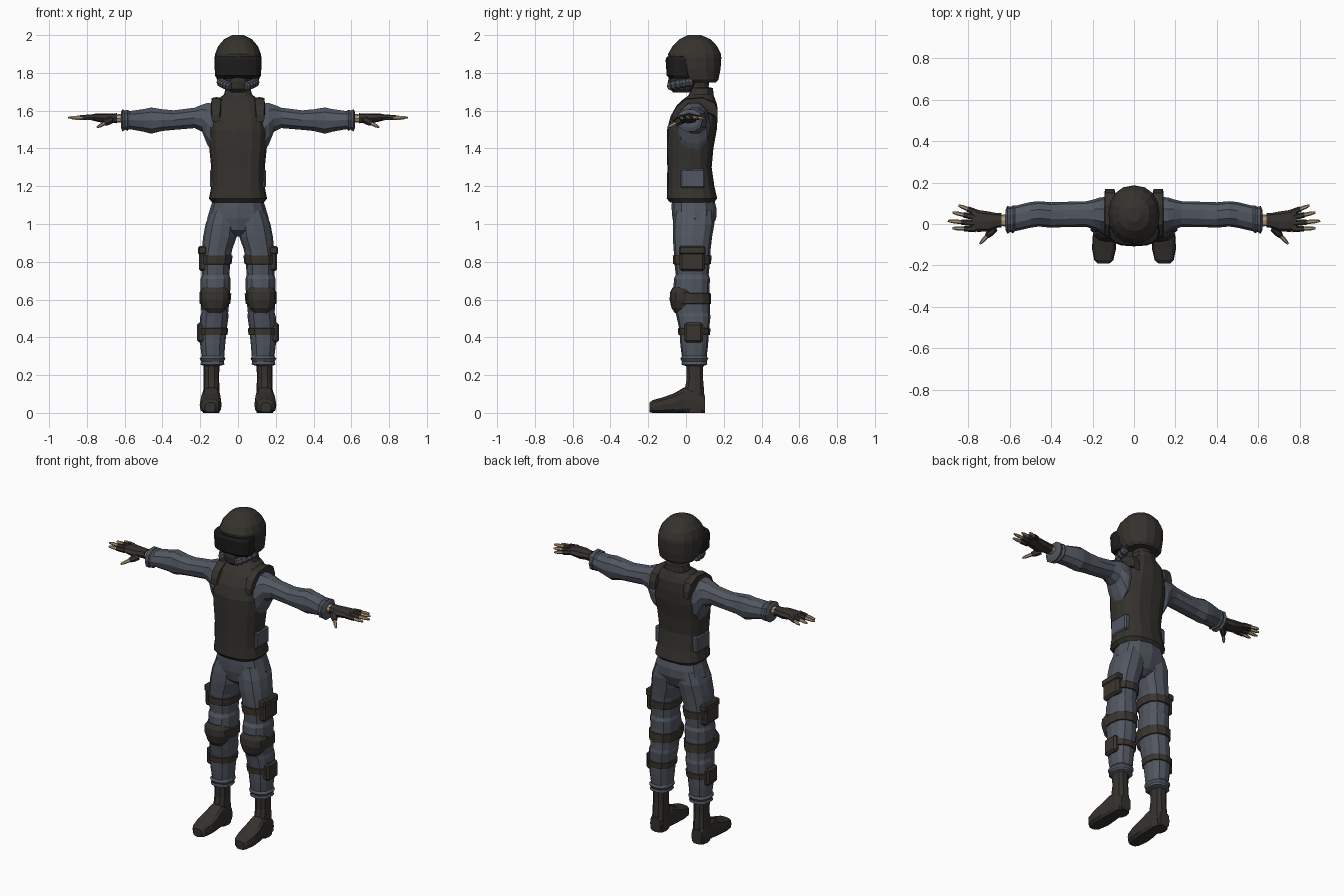
import bpy, bmesh
from math import cos, sin, pi, copysign
from mathutils import Vector


def material(name, rgb):
    m = bpy.data.materials.new(name)
    m.diffuse_color = (*rgb, 1)
    return m


DARK = material("dark_armour", (0.036, 0.032, 0.027))
STRAP = material("strap_brown", (0.043, 0.036, 0.029))
CLOTH = material("blue_grey_cloth", (0.082, 0.094, 0.118))
SKIN = material("skin", (0.45, 0.32, 0.2))
VISOR = material("visor_black", (0.012, 0.012, 0.012))


def finish(name, bm, mat, mirror):
    bmesh.ops.recalc_face_normals(bm, faces=bm.faces)
    me = bpy.data.meshes.new(name)
    bm.to_mesh(me)
    bm.free()
    me.materials.append(mat)
    ob = bpy.data.objects.new(name, me)
    bpy.context.collection.objects.link(ob)
    if mirror:
        mod = ob.modifiers.new("mirror", 'MIRROR')
        mod.use_clip = False
        mod.use_mirror_merge = False
    return ob


def skin_rings(name, rings, mat, mirror):
    bm = bmesh.new()
    loops = [[bm.verts.new(p) for p in ring] for ring in rings]
    n = len(loops[0])
    for a, b in zip(loops, loops[1:]):
        for i in range(n):
            j = (i + 1) % n
            bm.faces.new((a[i], a[j], b[j], b[i]))
    bm.faces.new(loops[0])
    bm.faces.new(loops[-1])
    return finish(name, bm, mat, mirror)


def loft(name, axis, sections, mat, mirror=False, n=12, p=2.4):
    """Rounded sections: (position on axis, min/max of the other two axes)."""
    rings = []
    for t, u0, u1, v0, v1 in sections:
        ring = []
        for i in range(n):
            c, s = cos(2 * pi * i / n), sin(2 * pi * i / n)
            u = (u0 + u1) / 2 + (u1 - u0) / 2 * copysign(abs(c) ** (2 / p), c)
            v = (v0 + v1) / 2 + (v1 - v0) / 2 * copysign(abs(s) ** (2 / p), s)
            ring.append({'x': (t, u, v), 'y': (u, t, v), 'z': (u, v, t)}[axis])
        rings.append(ring)
    return skin_rings(name, rings, mat, mirror)


def tube(name, pts, radii, mat, mirror=True, n=6):
    pts = [Vector(p) for p in pts]
    rings = []
    for k, (p, r) in enumerate(zip(pts, radii)):
        d = pts[min(k + 1, len(pts) - 1)] - pts[max(k - 1, 0)]
        q = d.to_track_quat('Z', 'Y')
        rings.append([p + q @ Vector((r * cos(2 * pi * i / n), r * sin(2 * pi * i / n), 0))
                      for i in range(n)])
    return skin_rings(name, rings, mat, mirror)


def box(name, centre, size, mat, bevel=0.01):
    bm = bmesh.new()
    bmesh.ops.create_cube(bm, size=1)
    for v in bm.verts:
        v.co = Vector(centre) + v.co * Vector(size)
    bmesh.ops.bevel(bm, geom=bm.edges[:], offset=bevel, segments=1, affect='EDGES')
    return finish(name, bm, mat, True)


def sym(z, w, y0, y1):
    return (z, -w, w, y0, y1)


# Helmet, visor, neck and breathing mask
loft("helmet", 'z', [sym(1.75, .098, .01, .158), sym(1.765, .112, -.03, .172),
     sym(1.82, .122, -.08, .183), sym(1.88, .124, -.092, .187), sym(1.90, .121, -.095, .185),
     sym(1.94, .106, -.072, .166), sym(1.978, .074, -.035, .13), sym(2.0, .03, .01, .08)],
     DARK, n=16, p=2.2)
loft("visor", 'z', [sym(1.77, .112, -.085, .03), sym(1.785, .122, -.102, .04),
     sym(1.87, .125, -.108, .04), sym(1.888, .12, -.1, .03)], VISOR, n=16, p=2.7)
loft("neck", 'z', [sym(1.66, .055, .03, .13), sym(1.73, .05, .02, .12),
     sym(1.79, .06, .0, .13)], DARK)
loft("mask_chin", 'z', [sym(1.695, .035, -.065, .03), sym(1.715, .055, -.088, .05),
     sym(1.755, .07, -.095, .08), sym(1.79, .08, -.09, .09)], DARK, p=2.2)
hose = []
for i in range(11):
    a = 1.35 * i / 10
    hose.append((.04 + .052 * sin(a), -.085 + .105 * (1 - cos(a)) + .04 * i / 10, 1.728 + .025 * i / 10))
tube("mask_hose", hose, [.026 if i % 2 else .019 for i in range(11)], CLOTH, n=8)

# Armoured vest with collar, shoulder straps and side panels
loft("vest", 'z', [sym(1.115, .138, -.085, .148), sym(1.135, .154, -.102, .165),
     sym(1.2, .141, -.1, .15), sym(1.3, .142, -.099, .136), sym(1.4, .152, -.101, .145),
     sym(1.5, .157, -.1, .163), sym(1.57, .142, -.082, .168), sym(1.63, .13, -.048, .165),
     sym(1.66, .108, -.015, .155), sym(1.685, .075, .02, .145)], DARK, n=16, p=2.6)
loft("collar", 'z', [sym(1.66, .08, .0, .145), sym(1.695, .072, .02, .145),
     sym(1.72, .066, .028, .143), sym(1.722, .05, .04, .13)], DARK)
loft("shoulder_strap", 'y', [(-.072, .095, .14, 1.54, 1.58), (-.05, .09, .143, 1.56, 1.625),
     (0, .085, .143, 1.59, 1.665), (.09, .085, .143, 1.6, 1.672), (.15, .09, .143, 1.57, 1.645),
     (.168, .095, .14, 1.55, 1.6)], DARK, True, n=8, p=5)
box("vest_side_panel", (.128, .035, 1.24), (.038, .13, .1), CLOTH, .008)

# Sleeves
loft("sleeve", 'x', [(.09, -.03, .12, 1.41, 1.64), (.145, -.047, .13, 1.385, 1.645),
     (.165, -.042, .128, 1.42, 1.645), (.19, -.028, .12, 1.485, 1.635),
     (.23, -.014, .11, 1.505, 1.618), (.34, -.015, .107, 1.496, 1.604),
     (.4, -.018, .105, 1.49, 1.61), (.46, -.012, .11, 1.475, 1.62),
     (.5, -.018, .106, 1.486, 1.611), (.575, -.035, .088, 1.5, 1.6),
     (.585, -.045, .09, 1.49, 1.608), (.597, -.038, .083, 1.497, 1.602),
     (.612, -.048, .088, 1.487, 1.61), (.62, -.03, .07, 1.51, 1.595)],
     CLOTH, True, n=10, p=2.2)

# Hands: wrist, fingerless glove, fingers and thumb
loft("wrist", 'x', [(.6, -.012, .046, 1.535, 1.583), (.655, -.01, .044, 1.538, 1.58)],
     SKIN, True, n=8)
loft("glove", 'x', [(.64, -.018, .052, 1.533, 1.587), (.66, -.018, .052, 1.535, 1.585),
     (.7, -.036, .06, 1.532, 1.586), (.755, -.038, .068, 1.544, 1.584),
     (.785, -.032, .068, 1.552, 1.578)], DARK, True, n=8)
digits = {"index": ((.765, -.025, 1.565), (.878, -.02, 1.558)),
          "middle": ((.77, .004, 1.567), (.9, .015, 1.563)),
          "ring": ((.77, .033, 1.567), (.877, .056, 1.561)),
          "little": ((.76, .055, 1.565), (.848, .09, 1.557)),
          "thumb": ((.675, -.02, 1.55), (.745, -.096, 1.512))}
for name, (base, tip) in digits.items():
    a, b = Vector(base), Vector(tip)
    m = a.lerp(b, .5)
    r = .02 if name == "thumb" else .015
    tube(name + "_glove", [a, a.lerp(b, .3), m], [r, r * .95, .013], DARK)
    tube(name + "_finger", [a.lerp(b, .4), a.lerp(b, .8), b], [.0105, .0095, .005], SKIN)

# Trousers
loft("hips", 'z', [sym(.935, .03, -.02, .09), sym(.965, .13, -.055, .13),
     sym(1.03, .163, -.072, .16), sym(1.08, .148, -.076, .162), sym(1.13, .132, -.075, .15)], CLOTH)
leg = [(1.07, .0, .145, -.06, .145), (1.0, .002, .172, -.07, .15), (.93, .008, .185, -.07, .138),
       (.86, .032, .192, -.065, .13), (.78, .042, .196, -.06, .125), (.73, .046, .192, -.054, .12),
       (.71, .04, .198, -.064, .127), (.66, .04, .198, -.066, .124), (.6, .045, .197, -.066, .126),
       (.53, .052, .194, -.055, .126), (.51, .05, .2, -.05, .13), (.44, .06, .203, -.035, .122),
       (.36, .068, .2, -.03, .117), (.3, .073, .193, -.022, .11), (.287, .067, .203, -.03, .118),
       (.272, .075, .194, -.022, .11), (.256, .072, .199, -.024, .113), (.248, .1, .18, .0, .09)]
loft("trouser_leg", 'z', leg, CLOTH, True)


def leg_section(z, grow):
    for a, b in zip(leg, leg[1:]):
        if b[0] <= z <= a[0]:
            f = (a[0] - z) / (a[0] - b[0])
            s = [p + (q - p) * f for p, q in zip(a, b)]
            return (z, s[1] - grow, s[2] + grow, s[3] - grow, s[4] + grow)


# Leg straps, knee pads and pouches
for name, z0, z1 in (("thigh_strap", .785, .835), ("knee_strap", .575, .635), ("calf_strap", .41, .45)):
    loft(name, 'z', [leg_section(z0, -.005), leg_section(z0 + .003, .007),
                     leg_section(z1 - .003, .007), leg_section(z1, -.005)], STRAP, True)
loft("knee_pad", 'z', [(.53, .08, .165, -.06, .03), (.555, .058, .187, -.077, .05),
     (.6, .043, .203, -.087, .06), (.64, .043, .203, -.084, .06), (.665, .06, .185, -.07, .04)],
     DARK, True)
box("thigh_pouch", (.185, .033, .815), (.045, .135, .13), STRAP, .012)
box("thigh_pouch_flap", (.187, .033, .86), (.048, .142, .045), STRAP, .008)
box("calf_pouch", (.195, .04, .425), (.045, .1, .105), STRAP, .012)

# Boots
loft("boot_shaft", 'z', [(.0, .098, .185, .0, .1), (.03, .096, .187, -.01, .102),
     (.12, .098, .184, -.01, .098), (.18, .1, .182, .002, .092), (.28, .098, .184, -.002, .094)],
     DARK, True, n=10)
loft("boot_foot", 'y', [(-.192, .12, .175, .003, .055), (-.175, .1, .192, 0, .068),
     (-.12, .087, .203, 0, .083), (-.06, .088, .2, 0, .105), (-.01, .094, .19, 0, .135),
     (.05, .096, .187, 0, .13), (.1, .108, .178, 0, .09)], DARK, True, n=12, p=3.4)
